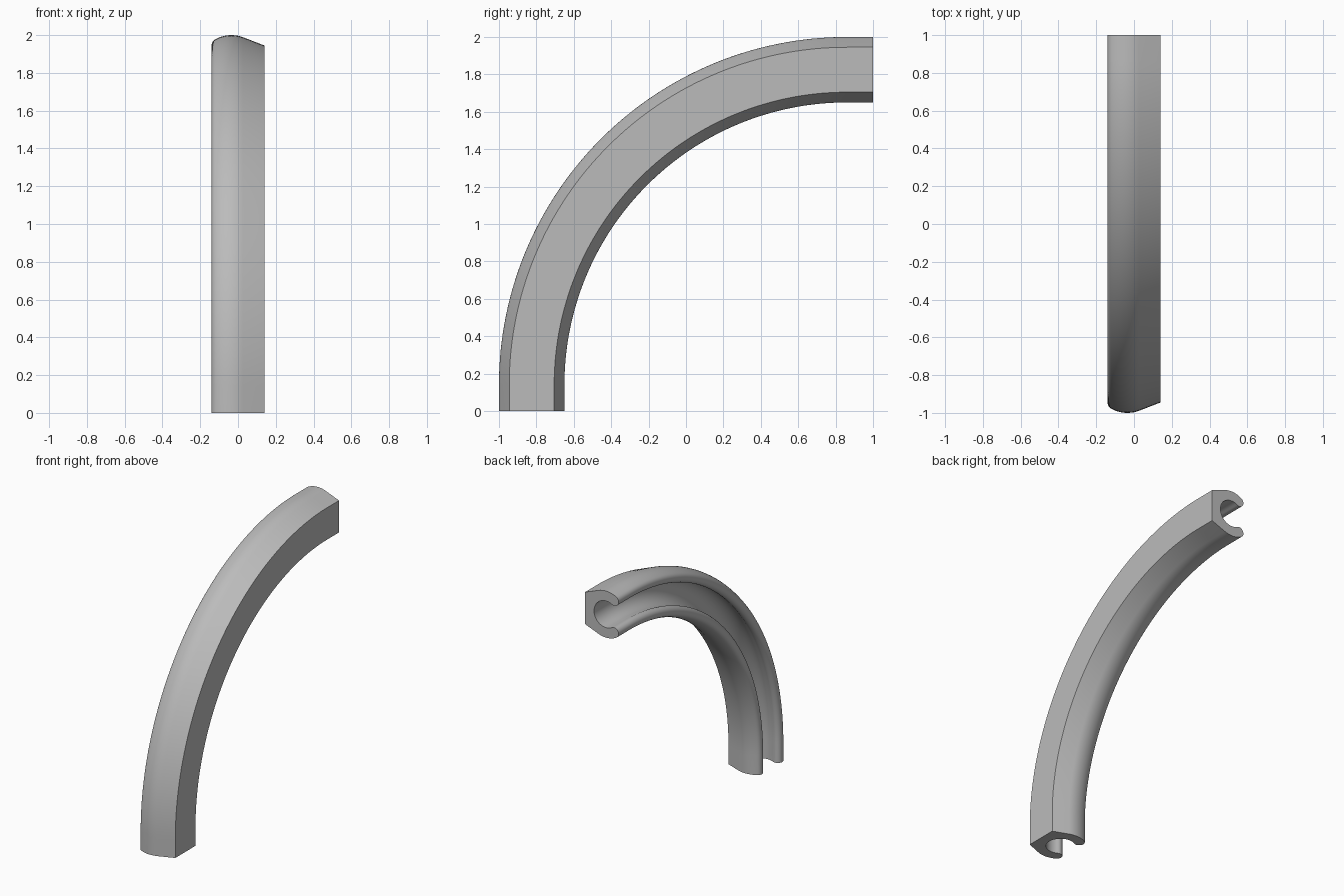
import bpy, bmesh
from math import sin, cos, pi, radians

cube = bpy.data.objects.get("Cube")
if cube:
    bpy.data.objects.remove(cube, do_unlink=True)

# Material
grey = bpy.data.materials.new("plain_grey")
grey.use_nodes = True
colour = (0.5, 0.5, 0.5, 1)
grey.diffuse_color = colour
grey.node_tree.nodes["Principled BSDF"].inputs["Base Color"].default_value = colour

CX = -0.035                 # centre of the groove across the width
OUTER, HOLE = 0.175, 0.1    # outer rounding and groove radii
MID, LIP = (OUTER + HOLE) / 2, (OUTER - HOLE) / 2
OPEN = radians(119.4)       # angle from +x where each lip starts


def arc(cx, cz, r, a0, a1, n):
    return [(cx + r * cos(a0 + (a1 - a0) * i / n),
             cz + r * sin(a0 + (a1 - a0) * i / n)) for i in range(n + 1)]


# Upper half of the section: flat back, slanted side, round top, rounded lip, groove
half = [(0.14, 0.12)]
half += arc(CX, 0, OUTER, radians(69.5), OPEN, 12)
half += arc(CX + MID * cos(OPEN), MID * sin(OPEN), LIP, OPEN, OPEN + pi, 12)[1:]
half += arc(CX, 0, HOLE, OPEN, 0, 20)[1:]
profile = half + [(x, -z) for x, z in reversed(half[:-1])]

# Path: short straight, quarter turn, short straight; each station is (y, z, angle)
STRAIGHT, RADIUS, STEPS = 0.14, 1.685, 64
centre_y, centre_z = 1 - STRAIGHT, STRAIGHT
stations = [(centre_y, 0, 0)]
stations += [(centre_y, centre_z, pi / 2 * i / STEPS) for i in range(STEPS + 1)]
stations += [(1, centre_z, pi / 2)]

# Sweep the section along the path
bm = bmesh.new()
rings = []
for y, z, a in stations:
    rings.append([bm.verts.new((x, y - (RADIUS + r) * cos(a), z + (RADIUS + r) * sin(a)))
                  for x, r in profile])
count = len(profile)
for low, high in zip(rings, rings[1:]):
    for i in range(count):
        j = (i + 1) % count
        bm.faces.new((low[i], low[j], high[j], high[i]))
bm.faces.new(rings[0])
bm.faces.new(rings[-1])
bmesh.ops.recalc_face_normals(bm, faces=bm.faces)

mesh = bpy.data.meshes.new("curved_channel")
bm.to_mesh(mesh)
bm.free()
mesh.materials.append(grey)
channel = bpy.data.objects.new("curved_channel", mesh)
bpy.context.collection.objects.link(channel)

# Smooth shading with crisp corners
bpy.ops.object.select_all(action="DESELECT")
channel.select_set(True)
bpy.context.view_layer.objects.active = channel
bpy.ops.object.shade_smooth_by_angle(angle=radians(30))
